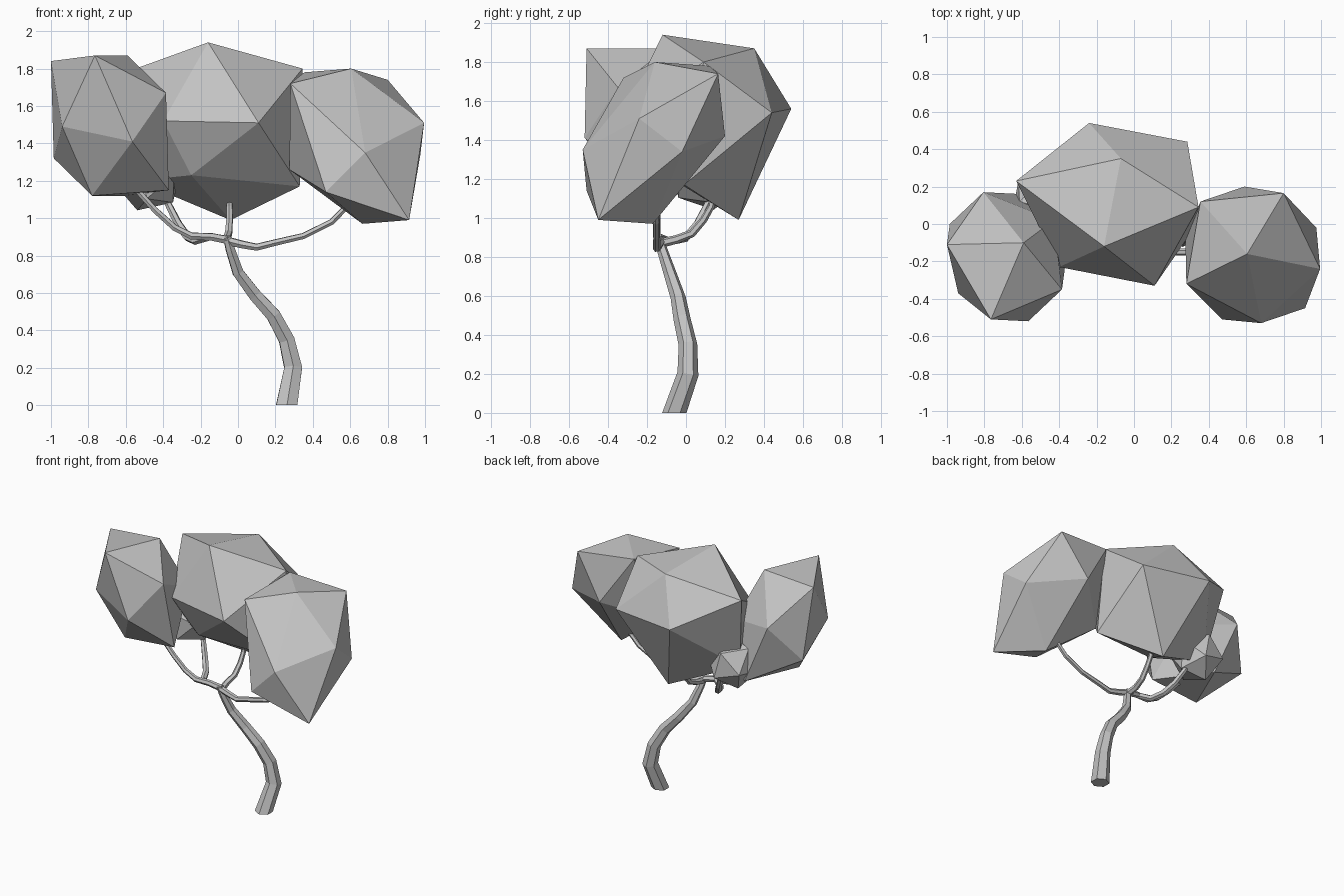
import bpy
import bmesh
from mathutils import Vector, Euler, Matrix

if "Cube" in bpy.data.objects:
    bpy.data.objects.remove(bpy.data.objects["Cube"], do_unlink=True)

# One plain grey for the whole tree
grey = bpy.data.materials.new("plain_grey")
grey.use_nodes = True
grey.diffuse_color = (0.55, 0.55, 0.55, 1)
grey.node_tree.nodes["Principled BSDF"].inputs["Base Color"].default_value = grey.diffuse_color


def finish(name, bm):
    """Turn a bmesh into a flat-shaded object."""
    bmesh.ops.recalc_face_normals(bm, faces=bm.faces)
    mesh = bpy.data.meshes.new(name)
    bm.to_mesh(mesh)
    bm.free()
    mesh.materials.append(grey)
    obj = bpy.data.objects.new(name, mesh)
    bpy.context.scene.collection.objects.link(obj)
    return obj


def points(coords):
    """Corner points given in hundredths."""
    return [Vector(c) / 100 for c in coords]


def leaf_clump(name, corners, centre=None, paired=()):
    """Faceted hull; paired corners are repeated through the centre."""
    bm = bmesh.new()
    corners = points(corners)
    if centre:
        middle = points([centre])[0]
        for p in points(paired):
            corners += [p, 2 * middle - p]
    for p in corners:
        bm.verts.new(p)
    result = bmesh.ops.convex_hull(bm, input=bm.verts)
    spare = [g for g in result["geom_interior"] if isinstance(g, bmesh.types.BMVert)]
    bmesh.ops.delete(bm, geom=spare, context="VERTS")
    return finish(name, bm)


def limb(name, path, radii, sides=6):
    """Tapered tube swept along a path without twisting."""
    bm = bmesh.new()
    path = points(path)
    last = len(path) - 1
    tangent = Vector((0, 0, 1))
    turn = tangent.rotation_difference(tangent)
    rings = []
    for i, p in enumerate(path):
        ahead = (path[min(i + 1, last)] - path[max(i - 1, 0)]).normalized()
        turn = tangent.rotation_difference(ahead) @ turn
        tangent = ahead
        t = i / last * (len(radii) - 1)
        k = min(int(t), len(radii) - 2)
        radius = radii[k] + (radii[k + 1] - radii[k]) * (t - k)
        frame = Matrix.Translation(p) @ turn.to_matrix().to_4x4()
        ring = bmesh.ops.create_circle(bm, segments=sides, radius=radius, matrix=frame)["verts"]
        if p.z == 0:
            for v in ring:
                v.co.z = 0
        rings.append(ring)
    for low, high in zip(rings, rings[1:]):
        for j in range(sides):
            n = (j + 1) % sides
            bm.faces.new((low[j], low[n], high[n], high[j]))
    bm.faces.new(rings[0])
    bm.faces.new(rings[-1])
    return finish(name, bm)


# Curved trunk
limb("trunk",
     [(26, -6, 0), (29.5, 1, 20), (26, 1, 35), (19, -2, 48), (9, -4, 59),
      (0, -8, 71), (-4, -12, 83), (-6, -14, 90)],
     [0.066, 0.05, 0.045, 0.038, 0.03, 0.022])

# Branches reaching into each clump
limb("left_branch",
     [(-6, -13, 88), (2, -14, 86), (10, -15, 84.5), (20, -15, 87), (35, -15, 90.5),
      (50, -15, 98), (59, -15, 107), (62, -15, 115)],
     [0.024, 0.018, 0.016])
limb("right_branch",
     [(-4, -13, 88), (-14, -14, 90), (-25, -15, 90.5), (-34, -15, 95),
      (-44, -15, 104), (-54, -15, 115), (-58, -15, 122)],
     [0.024, 0.019, 0.016])
limb("middle_branch",
     [(-5, -13, 87), (-6, -5, 89), (-5, 3, 92), (-4.5, 9, 99), (-4.5, 13, 106), (-4.5, 14, 114)],
     [0.024, 0.02, 0.016])
limb("rear_branch",
     [(-16, -14, 90), (-23, -9, 88), (-27, 0, 90), (-32, 6, 97), (-37, 11, 107), (-42, 11, 116)],
     [0.022, 0.024, 0.016])

# Leaf clumps
leaf_clump("middle_leaf_clump",
           [(-16, -12, 194), (-7, 35, 187), (34.5, 9, 180), (11, -33, 151),
            (-40, -23, 152), (-63, 23, 177), (-24, 54, 156), (28.5, 44, 154),
            (-4, 27, 99), (33, -1, 117), (-25, -12, 123), (-54, 12, 120)])
leaf_clump("left_leaf_clump",
           [(28, -32, 172), (97.5, -2, 134), (80, 16.5, 174), (47, -51, 114)],
           centre=(63.5, -16.5, 138.5),
           paired=[(60.5, -16, 180), (99.5, -24, 151), (68, -53, 135), (91.5, -45, 99)])
leaf_clump("right_leaf_clump", [],
           centre=(-68.5, -17.5, 149.5),
           paired=[(-100, -11, 184), (-76.5, -51, 187), (-59, -10, 187),
                   (-94, -37, 149), (-56.5, -52, 141), (-38.5, -35, 167)])

# Small rear clump
bm = bmesh.new()
tilt = Matrix.Translation((-0.48, 0.11, 1.22)) @ Euler((0.3, 0.2, 0.5)).to_matrix().to_4x4()
bmesh.ops.create_icosphere(bm, subdivisions=1, radius=0.19, matrix=tilt)
finish("small_leaf_clump", bm)
